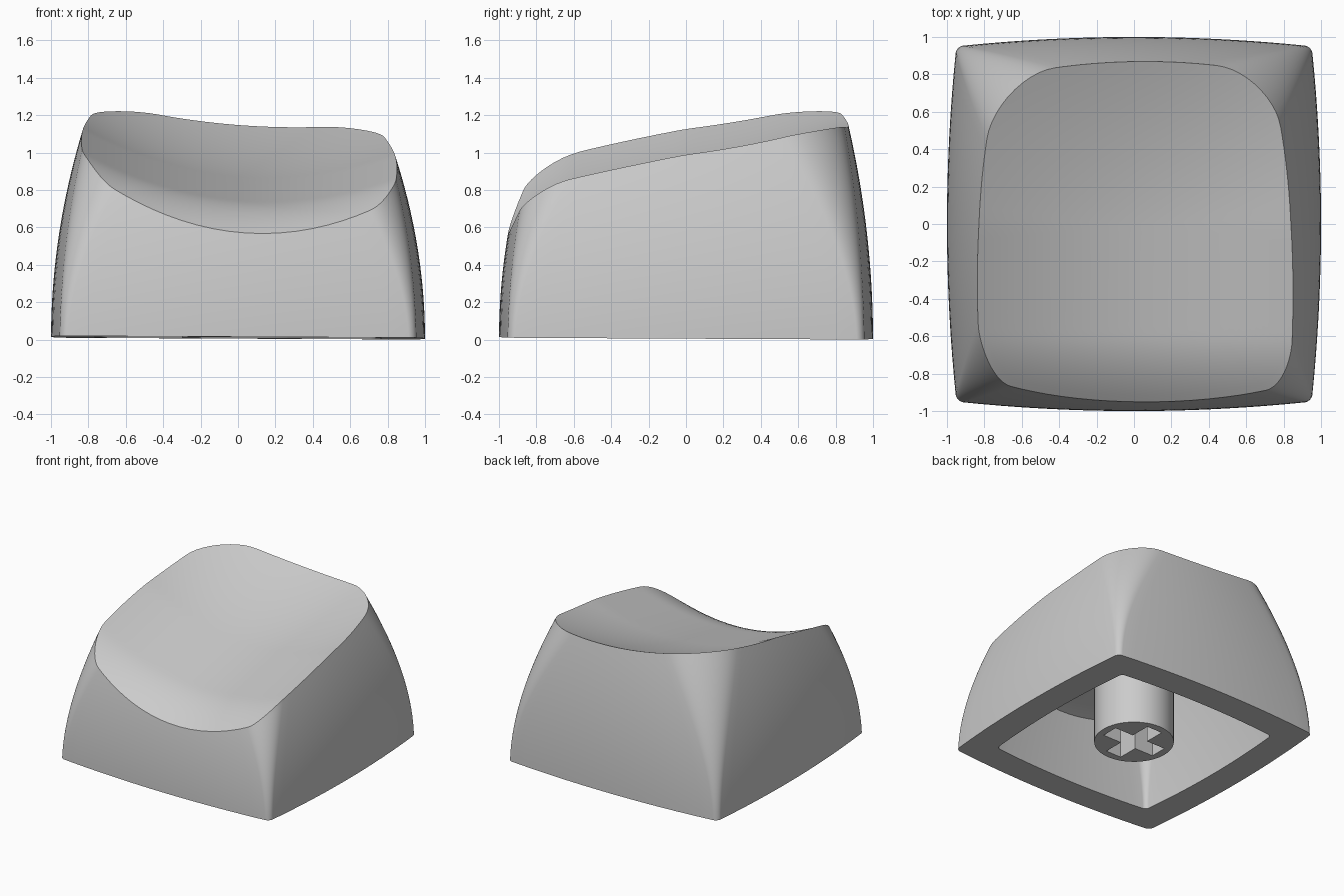
import bpy, bmesh, math

cube = bpy.data.objects.get("Cube")
if cube:
    bpy.data.objects.remove(cube, do_unlink=True)

SIDE, CORNER = 18, 10            # columns per flat side and per rounded corner
PER = SIDE + CORNER
COLS = 4 * PER
WALL_STEPS, TOP_STEPS = 20, 26

grey = bpy.data.materials.new("light_grey_plastic")
grey.use_nodes = True
grey.diffuse_color = (0.6, 0.6, 0.6, 1)
grey.node_tree.nodes["Principled BSDF"].inputs["Base Color"].default_value = (0.6, 0.6, 0.6, 1)


def finish(name, bm, angle):
    bmesh.ops.recalc_face_normals(bm, faces=bm.faces)
    mesh = bpy.data.meshes.new(name)
    bm.to_mesh(mesh)
    bm.free()
    mesh.materials.append(grey)
    obj = bpy.data.objects.new(name, mesh)
    bpy.context.collection.objects.link(obj)
    bpy.ops.object.select_all(action="DESELECT")
    obj.select_set(True)
    bpy.context.view_layer.objects.active = obj
    bpy.ops.object.shade_smooth_by_angle(angle=math.radians(angle))


def dish(x, y):
    """Height of the scooped, tilted top, which rolls down at the front."""
    back, front = max(0, y), max(0, -y - 0.6)
    centre = 0.87 + 0.215 * y + 0.12 * back ** 2 - 0.75 * front ** 2
    return centre - 0.085 * x + (0.27 - 0.1 * back) * x * x


def outline(i, z, scale):
    """Point of column i on the bulging rounded square at height z."""
    z = max(z, 0)
    r = 0.04 + 0.36 * (z / 1.15) ** 1.8
    side, k = divmod(i, PER)
    if k < SIDE:
        u, v = 1, (1 - r) * (2 * k / (SIDE - 1) - 1)
    else:
        a = math.pi / 2 * (k - SIDE + 1) / (CORNER + 1)
        u, v = 1 - r + r * math.cos(a), 1 - r + r * math.sin(a)
    for _ in range(side):
        u, v = -v, u
    bulge = 0.05 + 0.02 * z
    x, y = u * (1 - bulge * v * v), v * (1 - bulge * u * u)
    x *= 1 - (0.165 if x > 0 else 0.135) * z * z
    y *= 1 - (0.10 if y > 0 else 0.15) * z * z
    return x * scale, y * scale


def shell(scale, drop):
    """Rings from the bottom rim up the wall and over the top to the middle."""
    rings = [[] for _ in range(WALL_STEPS + TOP_STEPS)]
    for i in range(COLS):
        low, high = 0.0, 1.5
        for _ in range(30):
            mid = (low + high) / 2
            if mid < dish(*outline(i, mid, scale)) - drop:
                low = mid
            else:
                high = mid
        x, y = outline(i, 0, scale)
        base = 0.01 - 0.005 * (x + y)
        for s in range(WALL_STEPS + 1):
            z = base + (low - base) * s / WALL_STEPS
            x, y = outline(i, z, scale)
            rings[s].append((x, y, z))
        for s in range(1, TOP_STEPS):
            f = 1 - s / TOP_STEPS
            rings[WALL_STEPS + s].append((x * f, y * f, dish(x * f, y * f) - drop))
    return rings


# Cap: hollow body with thick walls and a scooped top
bm = bmesh.new()
rings = shell(0.77, 0.13)[::-1] + shell(1, 0)
verts = [[bm.verts.new(p) for p in ring] for ring in rings]
for a, b in zip(verts, verts[1:]):
    for i in range(COLS):
        j = (i + 1) % COLS
        bm.faces.new((a[i], a[j], b[j], b[i]))
for ring, z in ((verts[0], dish(0, 0) - 0.13), (verts[-1], dish(0, 0))):
    mid = bm.verts.new((0, 0, z))
    for i in range(COLS):
        bm.faces.new((ring[i], ring[(i + 1) % COLS], mid))
finish("cap", bm, 40)

# Stem: round post with a cross-shaped socket
bm = bmesh.new()
R, ARM, HALF, BOTTOM, TOP = 0.3, 0.24, 0.07, 0.01, 0.8
circle = [(R * math.cos(math.tau * i / 64), R * math.sin(math.tau * i / 64)) for i in range(64)]
cross = []
for q in range(4):
    c, s = round(math.cos(q * math.pi / 2)), round(math.sin(q * math.pi / 2))
    for x, y in ((ARM, -HALF), (ARM, HALF), (HALF, HALF)):
        cross.append((x * c - y * s, x * s + y * c))
edges = []
for loop in (circle, cross):
    vs = [bm.verts.new((x, y, BOTTOM)) for x, y in loop]
    edges += [bm.edges.new((vs[i - 1], vs[i])) for i in range(len(vs))]
bmesh.ops.triangle_fill(bm, edges=edges, use_beauty=True, use_dissolve=False)
ext = bmesh.ops.extrude_face_region(bm, geom=bm.faces[:], use_keep_orig=True)
for v in ext["geom"]:
    if isinstance(v, bmesh.types.BMVert):
        v.co.z = TOP
finish("stem", bm, 30)
